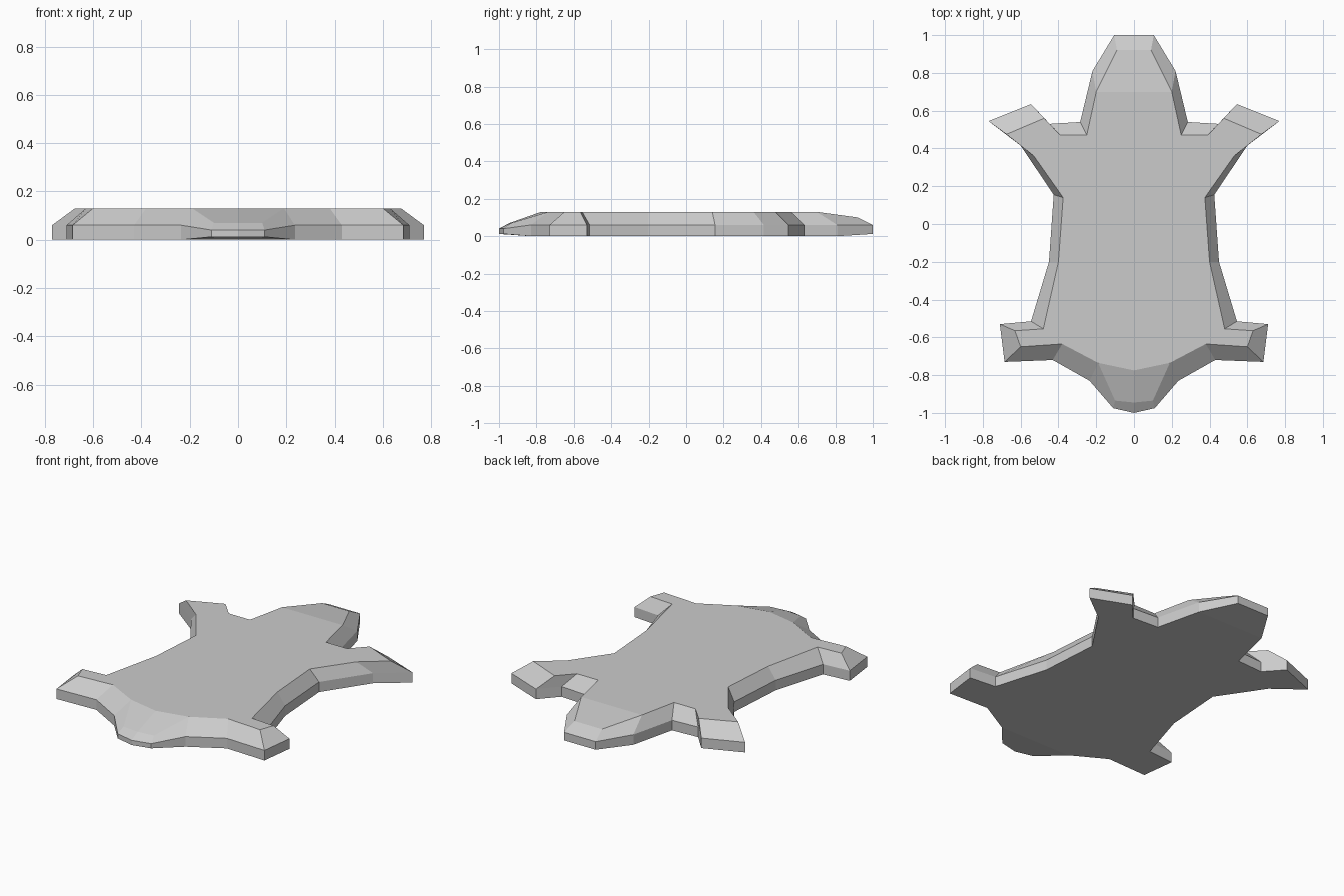
import bpy
import bmesh

cube = bpy.data.objects.get("Cube")
if cube:
    bpy.data.objects.remove(cube, do_unlink=True)

TOP, RIM = 0.13, 0.06

# Half outline from tail to nose: rim x, rim y, top edge x, top edge y
OUTLINE = [
    (0, -1, 0, -0.945), (0.11, -0.975, 0.10, -0.935),              # tail
    (0.235, -0.83, 0.19, -0.735), (0.43, -0.72, 0.38, -0.635),     # rump
    (0.685, -0.73, 0.60, -0.65), (0.71, -0.53, 0.63, -0.565),      # hind paw
    (0.545, -0.515, 0.48, -0.555), (0.45, -0.20, 0.40, -0.20),     # flank
    (0.425, 0.155, 0.375, 0.14), (0.60, 0.415, 0.53, 0.36),        # foreleg
    (0.77, 0.545, 0.675, 0.475), (0.545, 0.635, 0.475, 0.56),      # fore paw
    (0.45, 0.53, 0.39, 0.47), (0.285, 0.54, 0.25, 0.47),           # shoulder
    (0.22, 0.81, 0.20, 0.70), (0.105, 1, 0.09, 0.92), (0, 1, 0, 0.92),  # head
]


def top_height(y):
    if y > 0.8:
        return 0.10
    return 0.07 if y < -0.9 else TOP


def rim_height(y):
    return 0.04 if y < -0.9 else RIM


def base_height(y):
    return 0.012 if abs(y) > 0.9 else 0


def make_material(name, value):
    mat = bpy.data.materials.new(name)
    mat.use_nodes = True
    colour = (value, value, value, 1)
    mat.diffuse_color = colour
    shader = next(n for n in mat.node_tree.nodes if n.type == "BSDF_PRINCIPLED")
    shader.inputs["Base Color"].default_value = colour
    return mat


bm = bmesh.new()
base = [bm.verts.new((x, y, base_height(y))) for x, y, _, _ in OUTLINE]
rim = [bm.verts.new((x, y, rim_height(y))) for x, y, _, _ in OUTLINE]
edge = [bm.verts.new((x, y, top_height(y))) for _, _, x, y in OUTLINE]

# Upright side and bevelled shoulder
for low, high in ((base, rim), (rim, edge)):
    for i in range(len(OUTLINE) - 1):
        bm.faces.new((low[i], low[i + 1], high[i + 1], high[i]))

# Flat back with sloping tail and snout
tail_root = bm.verts.new((0, -0.775, TOP))
brow = bm.verts.new((0, 0.70, TOP))
bm.faces.new([tail_root] + edge[2:-2] + [brow])
bm.faces.new((edge[0], edge[1], edge[2], tail_root))
bm.faces.new((brow, edge[-3], edge[-2], edge[-1]))

# Underside, lifted slightly at the tail and snout
rear = bm.verts.new((0, -0.83, 0))
front = bm.verts.new((0, 0.81, 0))
bm.faces.new([front] + base[2:-2][::-1] + [rear])
bm.faces.new((rear, base[2], base[1], base[0]))
bm.faces.new((base[-1], base[-2], base[-3], front))

bmesh.ops.recalc_face_normals(bm, faces=bm.faces)
# The half shell is open at the seam, so make sure the back faces up
bm.faces.ensure_lookup_table()
back = max(bm.faces, key=lambda f: f.calc_center_median().z * f.calc_area())
if back.normal.z < 0:
    bmesh.ops.reverse_faces(bm, faces=bm.faces)

mesh = bpy.data.meshes.new("hide_rug")
bm.to_mesh(mesh)
bm.free()
mesh.materials.append(make_material("light grey", 0.6))

rug = bpy.data.objects.new("hide_rug", mesh)
bpy.context.collection.objects.link(rug)
mirror = rug.modifiers.new("Mirror", "MIRROR")
mirror.use_axis = (True, False, False)
mirror.use_clip = True
mirror.merge_threshold = 0.001
